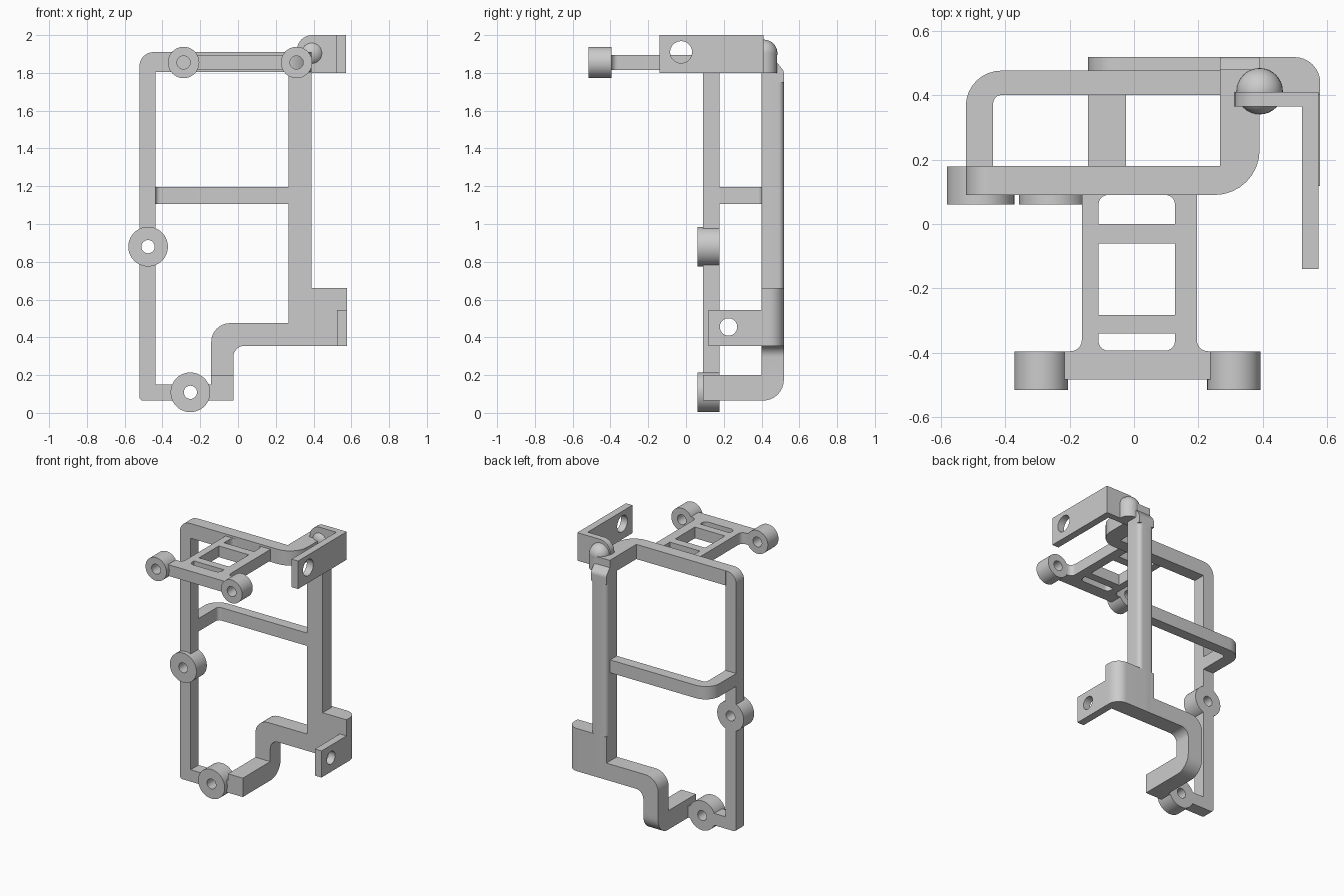
import bpy, bmesh, math
from mathutils import Vector

cube = bpy.data.objects.get("Cube")
if cube:
    bpy.data.objects.remove(cube, do_unlink=True)

grey = bpy.data.materials.new("plain grey")
grey.use_nodes = True
grey.diffuse_color = (0.6, 0.6, 0.6, 1)
grey.node_tree.nodes["Principled BSDF"].inputs["Base Color"].default_value = (0.6, 0.6, 0.6, 1)


def rounded(points, steps=8):
    """Outline from (u, v) or (u, v, radius) corners."""
    out, n = [], len(points)
    for i, p in enumerate(points):
        c = Vector((p[0], p[1], 0))
        if len(p) < 3:
            out.append(c)
            continue
        a = (Vector((*points[i - 1][:2], 0)) - c).normalized()
        b = (Vector((*points[(i + 1) % n][:2], 0)) - c).normalized()
        half, r = a.angle(b) / 2, p[2]
        centre = c + (a + b).normalized() * r / math.sin(half)
        start = (c + a * r / math.tan(half) - centre).normalized()
        end = (c + b * r / math.tan(half) - centre).normalized()
        out += [centre + start.slerp(end, k / steps).normalized() * r for k in range(steps + 1)]
    return out


def circle(u, v, r, n=40):
    return [Vector((u + r * math.cos(k * math.tau / n), v + r * math.sin(k * math.tau / n), 0))
            for k in range(n)]


def finish(obj):
    obj.data.materials.clear()
    obj.data.materials.append(grey)
    bpy.ops.object.select_all(action="DESELECT")
    obj.select_set(True)
    bpy.context.view_layer.objects.active = obj
    bpy.ops.object.shade_smooth_by_angle(angle=math.radians(30))


def prism(name, axis, low, high, outline, holes=()):
    """Extrude an outline with holes along an axis."""
    curve = bpy.data.curves.new(name, "CURVE")
    curve.dimensions, curve.fill_mode = "2D", "BOTH"
    curve.extrude = (high - low) / 2
    for loop in [outline, *holes]:
        spline = curve.splines.new("POLY")
        spline.points.add(len(loop) - 1)
        for point, co in zip(spline.points, loop):
            point.co = (co.x, co.y, 0, 1)
        spline.use_cyclic_u = True
    helper = bpy.data.objects.new(name + " helper", curve)
    mesh = bpy.data.meshes.new_from_object(helper)
    bpy.data.objects.remove(helper)
    bpy.data.curves.remove(curve)
    middle = (low + high) / 2
    bm = bmesh.new()
    bm.from_mesh(mesh)
    for vert in bm.verts:
        u, v, w = vert.co
        w += middle
        vert.co = {"x": (w, u, v), "y": (u, w, v), "z": (u, v, w)}[axis]
    bmesh.ops.remove_doubles(bm, verts=bm.verts, dist=0.0002)
    bmesh.ops.recalc_face_normals(bm, faces=bm.faces)
    bm.to_mesh(mesh)
    bm.free()
    obj = bpy.data.objects.new(name, mesh)
    bpy.context.collection.objects.link(obj)
    finish(obj)


def box(u0, u1, v0, v1):
    return rounded([(u0, v0), (u1, v0), (u1, v1), (u0, v1)])


# Front frame: tall post and bottom bar, pierced at the two bosses
side_hole, foot_hole = circle(-0.476, 0.88, 0.035), circle(-0.252, 0.109, 0.035)
prism("front_frame", "y", 0.09, 0.178, rounded([
    (-0.522, 0.065, 0.02), (-0.522, 1.91, 0.075), (-0.4, 1.91), (-0.4, 1.805),
    (-0.437, 1.805), (-0.437, 0.15), (-0.03, 0.15), (-0.03, 0.065)]),
    [side_hole, foot_hole])
prism("side_boss", "y", 0.06, 0.178, circle(-0.476, 0.88, 0.105), [side_hole])
prism("foot_boss", "y", 0.06, 0.178, circle(-0.252, 0.109, 0.105), [foot_hole])

# Top bar sweeping back to the rear post
prism("top_bar", "z", 1.805, 1.91, rounded([
    (-0.44, 0.09), (0.39, 0.09, 0.14), (0.39, 0.48), (0.267, 0.48),
    (0.267, 0.18), (-0.44, 0.18)]))

# Middle bar with a bent end
prism("middle_bar", "z", 1.105, 1.197, rounded([
    (-0.522, 0.17), (-0.522, 0.476, 0.11), (0.28, 0.476), (0.28, 0.40),
    (-0.437, 0.40, 0.025), (-0.437, 0.17)]))

# Rear post and its rounded cap
prism("rear_post", "z", 0.36, 1.75, rounded([
    (0.267, 0.40), (0.39, 0.40), (0.39, 0.518, 0.03), (0.267, 0.518, 0.03)]))
prism("rear_post_cap", "x", 0.267, 0.39, rounded([
    (0.40, 1.75), (0.518, 1.75), (0.518, 1.81, 0.04), (0.478, 1.86), (0.478, 1.91), (0.40, 1.91)]))

# Stepped lower arm and forward foot
prism("lower_arm", "y", 0.40, 0.518, rounded([
    (0.3, 0.355), (0.3, 0.475), (-0.142, 0.475, 0.1), (-0.142, 0.19),
    (-0.025, 0.19), (-0.025, 0.355, 0.06)]))
prism("forward_foot", "x", -0.142, -0.025, rounded([
    (0.09, 0.065), (0.518, 0.065, 0.11), (0.518, 0.2), (0.09, 0.2)]))

# Lower bracket with a drilled tab
prism("lower_bracket", "z", 0.355, 0.66, rounded([
    (0.267, 0.40), (0.578, 0.40), (0.578, 0.518, 0.08), (0.267, 0.518)]))
prism("lower_tab", "x", 0.525, 0.578, box(0.118, 0.42, 0.355, 0.545),
      [circle(0.225, 0.455, 0.046)])

# Upper bracket with a drilled tab and ball joint
prism("upper_bracket", "y", 0.365, 0.41, rounded([
    (0.312, 1.80), (0.573, 1.80), (0.573, 2.0), (0.312, 2.0, 0.08)]))
prism("upper_tab", "x", 0.522, 0.573, box(-0.14, 0.41, 1.80, 2.0),
      [circle(-0.026, 1.91, 0.058)])
prism("joint_stem", "z", 1.80, 1.905, rounded([
    (0.318, 0.40), (0.462, 0.40), (0.462, 0.483, 0.071), (0.318, 0.483, 0.071)]))
bpy.ops.mesh.primitive_uv_sphere_add(segments=32, ring_count=16, radius=0.072,
                                     location=(0.39, 0.412, 1.904))
bpy.context.object.name = "joint_ball"
finish(bpy.context.object)

# Top platform with three windows, and its two front bosses
prism("top_platform", "z", 1.815, 1.895, rounded([
    (-0.235, -0.483), (0.255, -0.483), (0.255, -0.395), (0.195, -0.395, 0.035),
    (0.195, 0.12), (-0.162, 0.12), (-0.162, -0.395, 0.035), (-0.235, -0.395)]), [
    box(-0.11, 0.127, -0.282, -0.06),
    rounded([(-0.11, 0), (0.127, 0), (0.127, 0.09, 0.03), (-0.11, 0.09, 0.03)]),
    rounded([(-0.11, -0.34), (-0.11, -0.393, 0.03), (0.127, -0.393, 0.03), (0.127, -0.34)])])
for side, x in (("right", -0.288), ("left", 0.31)):
    prism(side + "_platform_boss", "y", -0.515, -0.395, circle(x, 1.855, 0.083),
          [circle(x, 1.855, 0.035)])
